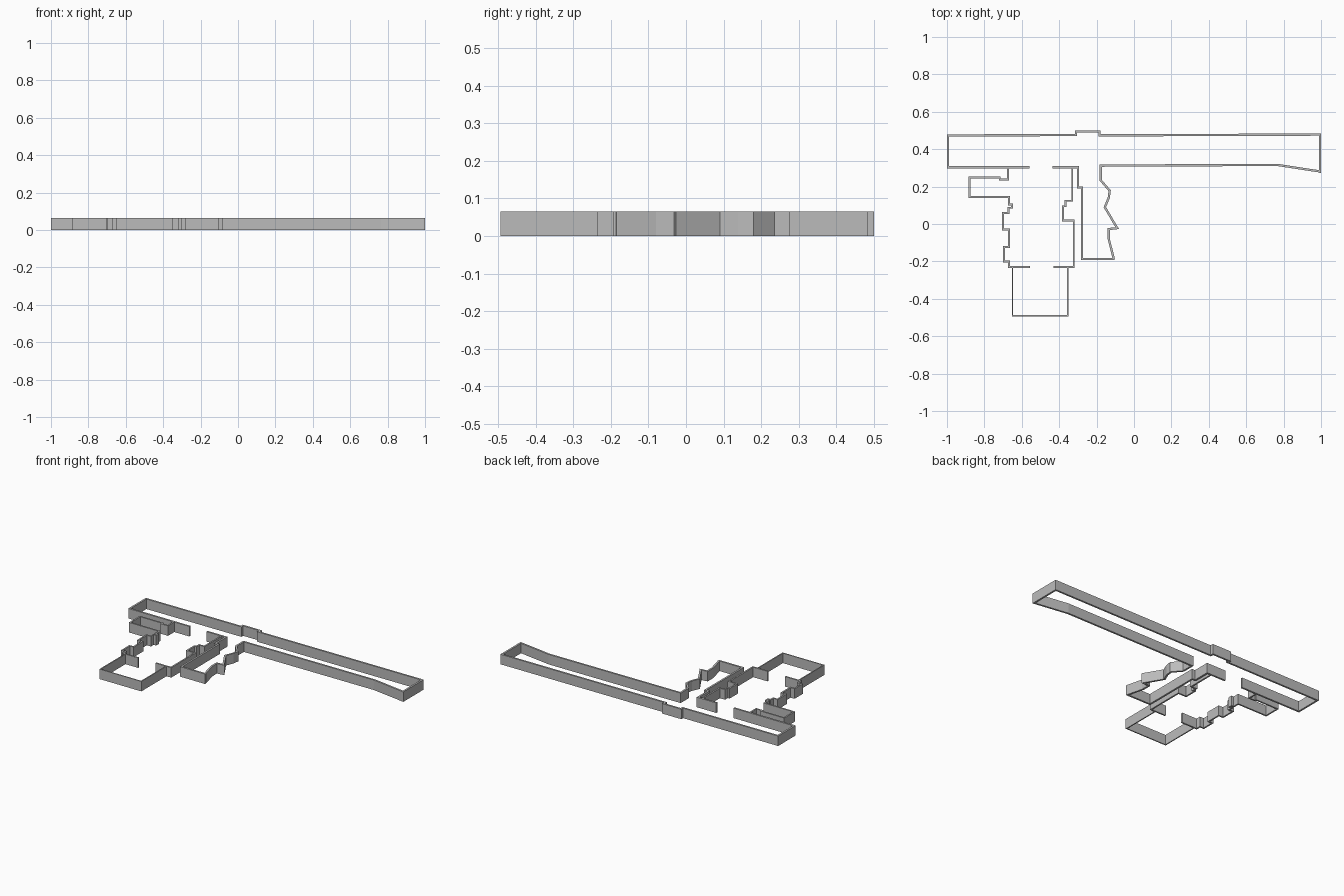
import bpy, bmesh
from mathutils import Vector

cube = bpy.data.objects.get("Cube")
if cube:
    bpy.data.objects.remove(cube, do_unlink=True)

HEIGHT = 0.065
THICK = 0.012
THIN = 0.007

mat = bpy.data.materials.new("wall grey")
mat.use_nodes = True
GREY = (0.5, 0.5, 0.5, 1)
mat.diffuse_color = GREY
mat.node_tree.nodes["Principled BSDF"].inputs["Base Color"].default_value = GREY


def side_normal(a, b):
    d = (b - a).normalized()
    return Vector((-d.y, d.x))


def wall(name, path, thick=THICK):
    """Upright wall strip with mitred corners along a plan path."""
    pts = [Vector(p) for p in path]
    normals = [side_normal(a, b) for a, b in zip(pts, pts[1:])]
    bm = bmesh.new()
    rings = []
    for i, p in enumerate(pts):
        n0 = normals[max(i - 1, 0)]
        n1 = normals[min(i, len(normals) - 1)]
        off = (n0 + n1) / (1 + n0.dot(n1)) * thick / 2
        l, r = p + off, p - off
        rings.append([bm.verts.new((q.x, q.y, z)) for q, z in
                      ((l, 0), (r, 0), (r, HEIGHT), (l, HEIGHT))])
    for a, b in zip(rings, rings[1:]):
        for k in range(4):
            m = (k + 1) % 4
            bm.faces.new((a[k], a[m], b[m], b[k]))
    bm.faces.new(rings[0])
    bm.faces.new(rings[-1][::-1])
    bmesh.ops.recalc_face_normals(bm, faces=bm.faces)
    mesh = bpy.data.meshes.new(name)
    bm.to_mesh(mesh)
    bm.free()
    mesh.materials.append(mat)
    obj = bpy.data.objects.new(name, mesh)
    bpy.context.collection.objects.link(obj)


# Long hall, from the west doorway round to the north-east corner
wall("hall_outer_wall", [
    (-.56, .304), (-.994, .304), (-.994, .473), (-.31, .476), (-.31, .494),
    (-.184, .494), (-.184, .474), (.994, .478)])
wall("hall_east_wall", [(.994, .484), (.994, .274)], THICK)
wall("hall_south_wall", [
    (.994, .281), (.765, .316), (-.178, .312), (-.178, .234), (-.13, .178),
    (-.135, .14), (-.156, .09), (-.09, -.022), (-.135, -.027),
    (-.135, -.08), (-.108, -.187)])

# Narrow side room
wall("side_room_wall", [
    (-.103, -.187), (-.278, -.187), (-.278, .195), (-.3, .195),
    (-.3, .304), (-.435, .304)])

# Main room, west side with alcoves
wall("main_room_west_wall", [
    (-.673, .304), (-.673, .238), (-.718, .238), (-.718, .248),
    (-.88, .248), (-.88, .145), (-.668, .145), (-.668, .105),
    (-.652, .105), (-.652, .087), (-.67, .087), (-.67, .058), (-.7, .058),
    (-.7, -.03), (-.668, -.03), (-.668, -.122), (-.696, -.122),
    (-.696, -.2), (-.668, -.2), (-.668, -.23), (-.555, -.23)], 0.01)

# Main room, east side with stepped alcove
wall("main_room_east_wall", [
    (-.43, -.23), (-.322, -.23), (-.322, .018), (-.38, .018), (-.38, .095),
    (-.367, .095), (-.367, .124), (-.33, .124), (-.33, .304)], 0.01)

# Small front room
wall("front_room_wall", [
    (-.65, -.23), (-.65, -.49), (-.355, -.49), (-.355, -.23)], THIN)
